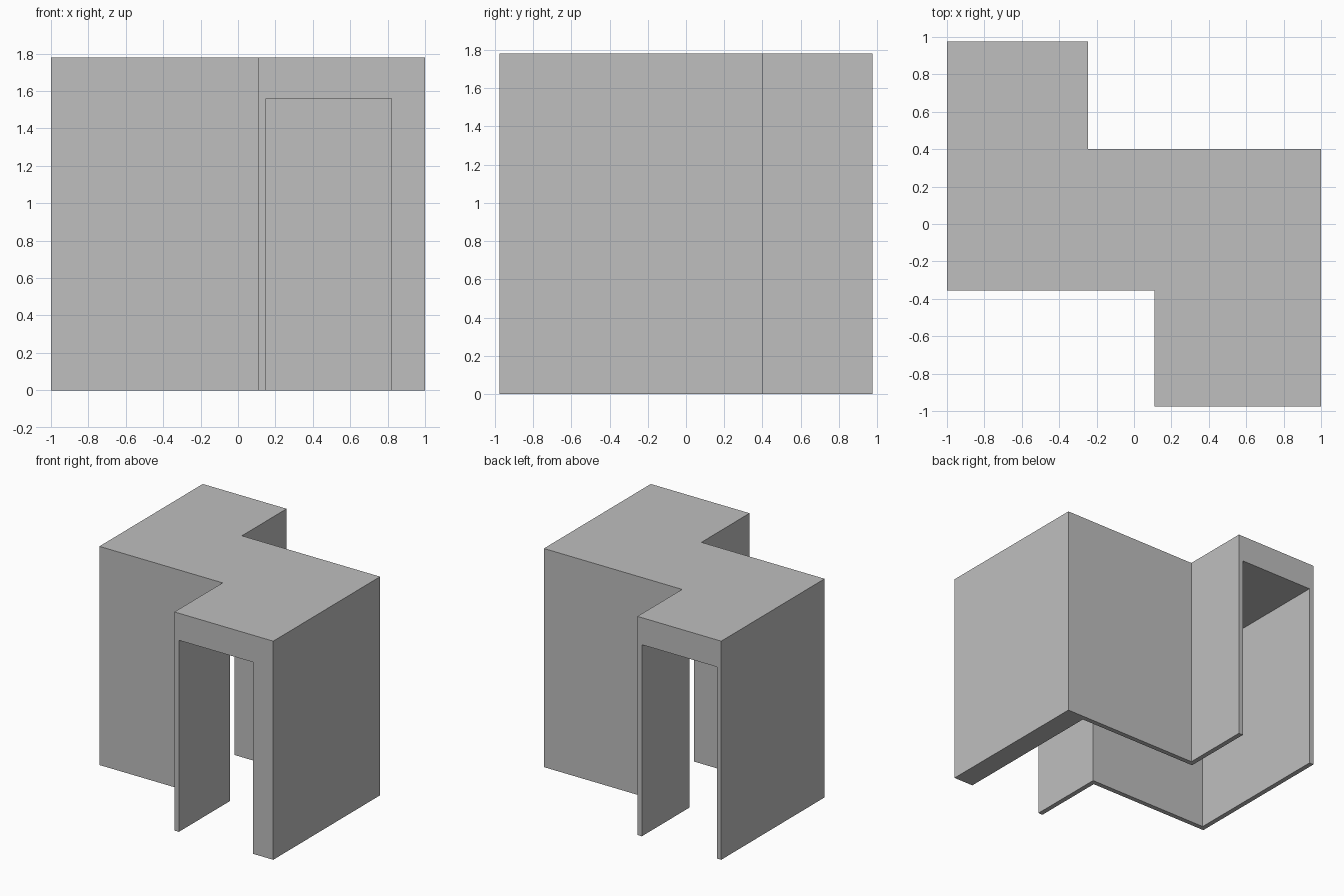
import bpy
import bmesh

default = bpy.data.objects.get("Cube")
if default:
    bpy.data.objects.remove(default, do_unlink=True)

HEIGHT, CEILING = 1.78, 1.56
WALL, THICK_WALL = 0.04, 0.18
X, Y = 1.0, 0.975              # half extents
FRONT_X, BACK_X = 0.11, -0.245  # inner sides of the two end arms
SOUTH, NORTH = -0.355, 0.40     # sides of the middle passage


def material(name, rgb):
    mat = bpy.data.materials.new(name)
    mat.use_nodes = True
    mat.diffuse_color = (*rgb, 1)
    mat.node_tree.nodes["Principled BSDF"].inputs["Base Color"].default_value = (*rgb, 1)
    return mat


def prism(name, outline, bottom, top):
    """Extrude a counter-clockwise plan outline straight up."""
    bm = bmesh.new()
    base = bm.faces.new([bm.verts.new((x, y, bottom)) for x, y in outline])
    up = bmesh.ops.extrude_face_region(bm, geom=[base], use_keep_orig=True)["geom"]
    for v in up:
        if isinstance(v, bmesh.types.BMVert):
            v.co.z = top
    bmesh.ops.recalc_face_normals(bm, faces=bm.faces)
    mesh = bpy.data.meshes.new(name)
    bm.to_mesh(mesh)
    bm.free()
    obj = bpy.data.objects.new(name, mesh)
    bpy.context.collection.objects.link(obj)
    return obj


def s_plan(left, right, front, back, front_x, back_x, south, north):
    return [(front_x, front), (right, front), (right, north), (back_x, north),
            (back_x, back), (left, back), (left, south), (front_x, south)]


# Solid S-shaped block
passage = prism("covered_passage",
                s_plan(-X, X, -Y, Y, FRONT_X, BACK_X, SOUTH, NORTH), 0, HEIGHT)
passage.data.materials.append(material("plain grey", (0.52, 0.52, 0.52)))

# Hollow inside, open at both ends and underneath
hollow = prism("passage_cutter",
               s_plan(-X + WALL, X - THICK_WALL, -Y - 1, Y + 1, FRONT_X + WALL,
                      BACK_X - WALL, SOUTH + WALL, NORTH - WALL), -1, CEILING)
hollow.hide_render = True
cut = passage.modifiers.new("hollow", 'BOOLEAN')
cut.operation = 'DIFFERENCE'
cut.solver = 'EXACT'
cut.object = hollow

bpy.context.view_layer.objects.active = passage
passage.select_set(True)
bpy.ops.object.modifier_apply(modifier=cut.name)
bpy.data.objects.remove(hollow, do_unlink=True)
